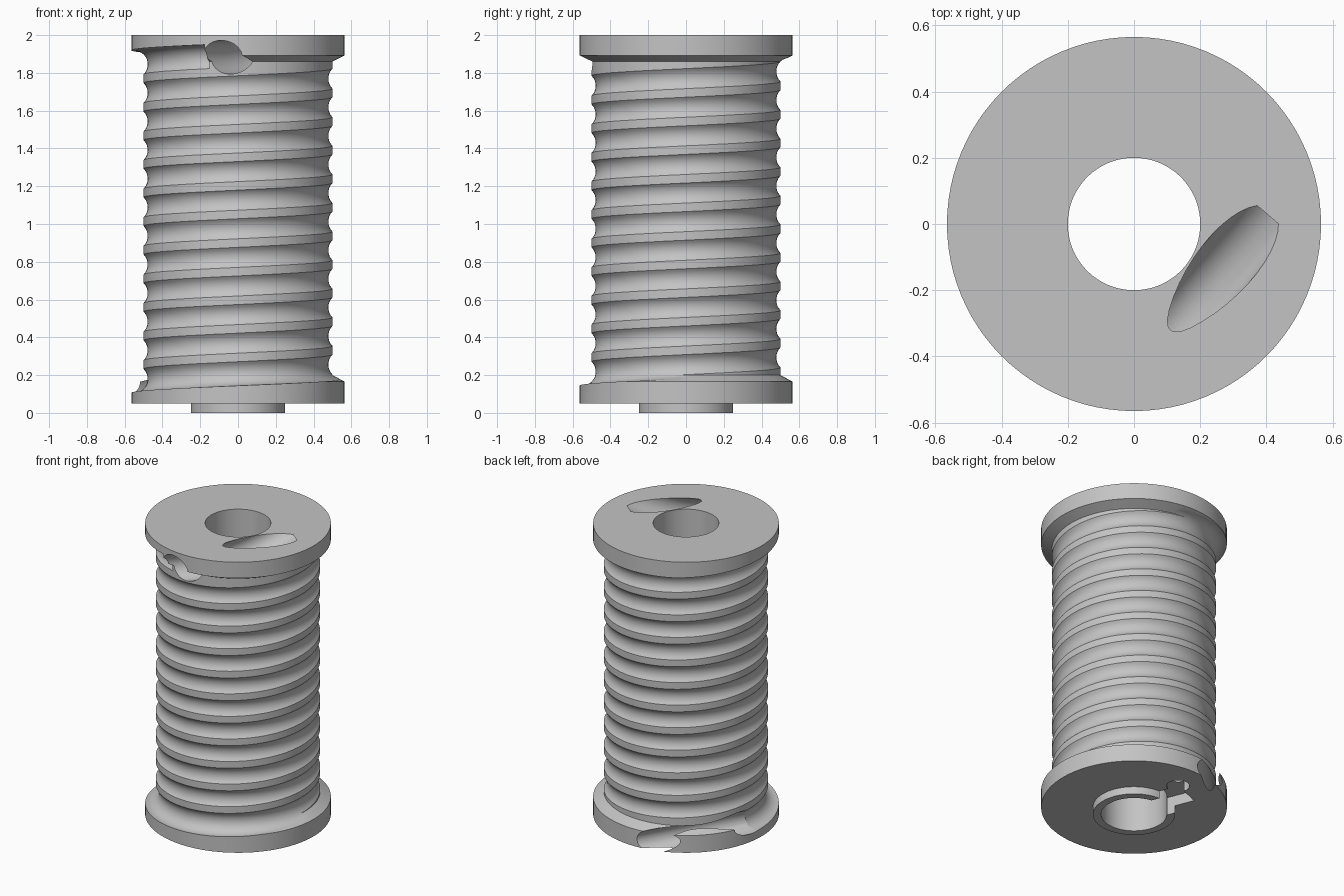
import bpy, bmesh, math
from mathutils import Vector, Matrix
from mathutils.geometry import interpolate_bezier

cube = bpy.data.objects.get("Cube")
if cube:
    bpy.data.objects.remove(cube, do_unlink=True)

SEGMENTS = 96
PITCH = 0.1514
FIRST_Z = 0.18          # groove centre height at the -x side
GROOVE_R = 0.075
GROOVE_CENTRE = 0.553

grey = bpy.data.materials.new("machined_grey")
grey.use_nodes = True
colour = (0.55, 0.55, 0.55, 1)
grey.diffuse_color = colour
grey.node_tree.nodes["Principled BSDF"].inputs["Base Color"].default_value = colour


def finish(name, bm):
    bmesh.ops.recalc_face_normals(bm, faces=bm.faces[:])
    mesh = bpy.data.meshes.new(name)
    bm.to_mesh(mesh)
    bm.free()
    mesh.materials.append(grey)
    obj = bpy.data.objects.new(name, mesh)
    bpy.context.collection.objects.link(obj)
    return obj


def bridge(bm, a, b):
    n = len(a)
    for i in range(n):
        j = (i + 1) % n
        bm.faces.new((a[i], a[j], b[j], b[i]))


def lathe(name, profile):
    bm = bmesh.new()
    rings = []
    for k in range(SEGMENTS):
        t = math.tau * k / SEGMENTS
        rings.append([bm.verts.new((r * math.cos(t), r * math.sin(t), z)) for r, z in profile])
    for k in range(SEGMENTS):
        bridge(bm, rings[k], rings[(k + 1) % SEGMENTS])
    return finish(name, bm)


def sweep(name, path, radius, sides=32):
    """Round bar along a path, capped at both ends."""
    bm = bmesh.new()
    rings = []
    for i, p in enumerate(path):
        tangent = (path[min(i + 1, len(path) - 1)] - path[max(i - 1, 0)]).normalized()
        side = tangent.cross(Vector((0, 0, 1))).normalized()
        up = side.cross(tangent)
        ring = []
        for k in range(sides):
            a = math.tau * (k + 0.5) / sides
            ring.append(bm.verts.new(p + radius * (math.cos(a) * side + math.sin(a) * up)))
        rings.append(ring)
    for a, b in zip(rings, rings[1:]):
        bridge(bm, a, b)
    bm.faces.new(rings[0])
    bm.faces.new(rings[-1])
    return finish(name, bm)


def cut(target, cutter):
    cutter.hide_render = True
    mod = target.modifiers.new(cutter.name, "BOOLEAN")
    mod.operation = "DIFFERENCE"
    mod.solver = "EXACT"
    mod.object = cutter
    bpy.context.view_layer.objects.active = target
    bpy.ops.object.modifier_apply(modifier=mod.name)
    bpy.data.objects.remove(cutter, do_unlink=True)


# Drum body: bore, bottom hub, two flanges with sloped inner faces
drum = lathe("grooved_drum", [
    (0.2, 0), (0.25, 0), (0.25, 0.05), (0.565, 0.05), (0.565, 0.165), (0.5, 0.2),
    (0.5, 1.86), (0.565, 1.893), (0.565, 2), (0.2, 2)])

# Helical rope groove
start, end = math.radians(172), math.radians(180 + 11 * 360 + 72)
steps = int((end - start) / math.tau * SEGMENTS)
helix = []
for i in range(steps + 1):
    t = start + (end - start) * i / steps
    helix.append(Vector((GROOVE_CENTRE * math.cos(t), GROOVE_CENTRE * math.sin(t),
                         FIRST_Z + PITCH * (t - math.pi) / math.tau)))
cut(drum, sweep("groove_cutter", helix, GROOVE_R, 28))

# Upper rope passage, rising from the groove end to the top face
upper = interpolate_bezier(Vector((-0.16, -0.64, 1.885)), Vector((0.08, -0.36, 1.87)),
                           Vector((0.2, -0.21, 1.92)), Vector((0.38, 0, 2.07)), 20)
cut(drum, sweep("upper_passage_cutter", upper, 0.09))

# Lower rope passage, a chord through the bottom flange
lower = [Vector((-0.59, 0.03, 0.18)), Vector((-0.07, 0.63, 0.1))]
cut(drum, sweep("lower_passage_cutter", lower, 0.073))

# Clamp pocket and rope hole under the bottom flange
bm = bmesh.new()
pocket = Matrix.Rotation(math.radians(112), 4, "Z") @ Matrix.Translation((0.26, 0, 0.04))
bmesh.ops.create_cube(bm, size=1, matrix=pocket @ Matrix.Diagonal((0.2, 0.2, 0.16, 1)))
cut(drum, finish("pocket_cutter", bm))
bm = bmesh.new()
bmesh.ops.create_cone(bm, cap_ends=True, segments=32, radius1=0.07, radius2=0.07, depth=0.2,
                      matrix=Matrix.Translation((-0.04, 0.37, 0.03)))
cut(drum, finish("rope_hole_cutter", bm))

bpy.ops.object.select_all(action="DESELECT")
drum.select_set(True)
bpy.context.view_layer.objects.active = drum
bpy.ops.object.shade_smooth_by_angle(angle=math.radians(25))
